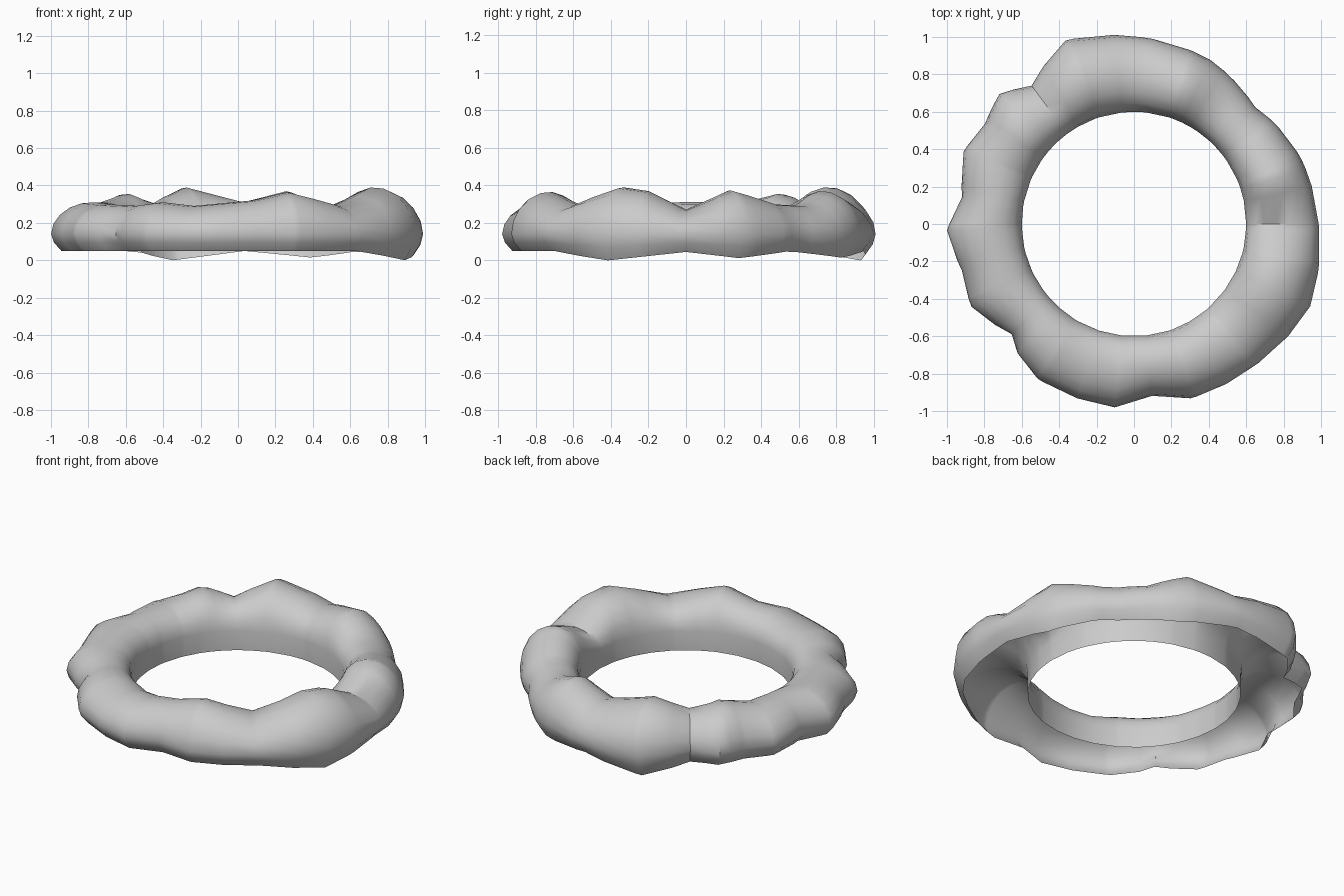
import bpy, bmesh, math

if "Cube" in bpy.data.objects:
    bpy.data.objects.remove(bpy.data.objects["Cube"])

# Irregular outline: (angle in degrees, outer radius)
OUTER = [(-2, .99), (21, .96), (34, .93), (44, .90), (65, .967), (88, 1.0),
         (110.5, 1.047), (126.5, .92), (136, 1.0), (146, .96), (157, .99),
         (171, .93), (182, 1.0), (195, .953), (207, .975), (222, .88),
         (228, .93), (238, .974), (264, .986), (276, .924), (288, .98),
         (310, .994), (335, 1.04)]
# Crest height of the tube around the ring
CREST = [(0, .27), (18, .375), (38, .30), (55, .29), (70, .37), (88, .31),
         (110.5, .39), (126.5, .30), (140, .355), (155, .31), (182, .31),
         (222, .29), (238, .31), (252, .29), (276, .32), (290, .365),
         (312, .29), (335, .39), (345, .37)]
# Height of the open lower rim
RIM = [(0, .045), (18, .012), (40, .05), (65, .015), (88, .05), (110.5, .0),
       (130, .05), (312, .05), (335, .0)]


def sample(table, a):
    """Linear interpolation around the circle."""
    pts = [(x % 360, v) for x, v in table]
    pts.sort()
    pts = [(pts[-1][0] - 360, pts[-1][1])] + pts + [(pts[0][0] + 360, pts[0][1])]
    for (a0, v0), (a1, v1) in zip(pts, pts[1:]):
        if a0 <= a <= a1:
            return v0 + (v1 - v0) * (a - a0) / (a1 - a0)


def section(a):
    """Arched shell profile (radius, height), open underneath."""
    r, top, low = sample(OUTER, a), sample(CREST, a), sample(RIM, a)
    w, base = r - .6, .17
    prof = [(.6, .05), (.6, base)]
    for t, in [(160,), (140,), (120,), (100,), (80,), (60,), (40,), (20,), (0,)]:
        c, s = math.cos(math.radians(t)), math.sin(math.radians(t))
        prof.append((.6 + w * (.5 + .5 * c), base - .03 * (c + 1) / 2 + (top - base + .015) * s))
    prof.append((r - .015, (.14 + low) / 2))
    prof.append((r - .055, low))
    return prof


# Angles: every key of the outline plus an even spacing
keys = sorted({round(a % 360, 1) for a, _ in OUTER + CREST} | {float(i) for i in range(0, 360, 12)})
angles = []
for k in keys:
    if not angles or k - angles[-1] > 1.5:
        angles.append(k)
if 360 - angles[-1] < 1.5:
    angles = [angles[-1] - 360] + angles[1:-1]
    angles[0] = 358.0
    angles.sort()

# Lumpy ring shell
bm = bmesh.new()
rings = []
for a in angles:
    t = math.radians(a)
    rings.append([bm.verts.new((r * math.cos(t), r * math.sin(t), z)) for r, z in section(a)])
for i, ring in enumerate(rings):
    nxt = rings[(i + 1) % len(rings)]
    for j in range(len(ring) - 1):
        bm.faces.new((ring[j], ring[j + 1], nxt[j + 1], nxt[j]))
bmesh.ops.recalc_face_normals(bm, faces=bm.faces)
# Shell normals point away from the tube's hollow
probe = max(bm.faces, key=lambda f: f.calc_center_median().z)
if probe.normal.z < 0:
    bmesh.ops.reverse_faces(bm, faces=bm.faces)
mesh = bpy.data.meshes.new("lumpy_ring")
bm.to_mesh(mesh)
bm.free()
obj = bpy.data.objects.new("lumpy_ring", mesh)
bpy.context.collection.objects.link(obj)
bpy.context.view_layer.objects.active = obj
obj.select_set(True)
bpy.ops.object.shade_smooth_by_angle(angle=math.radians(40))
